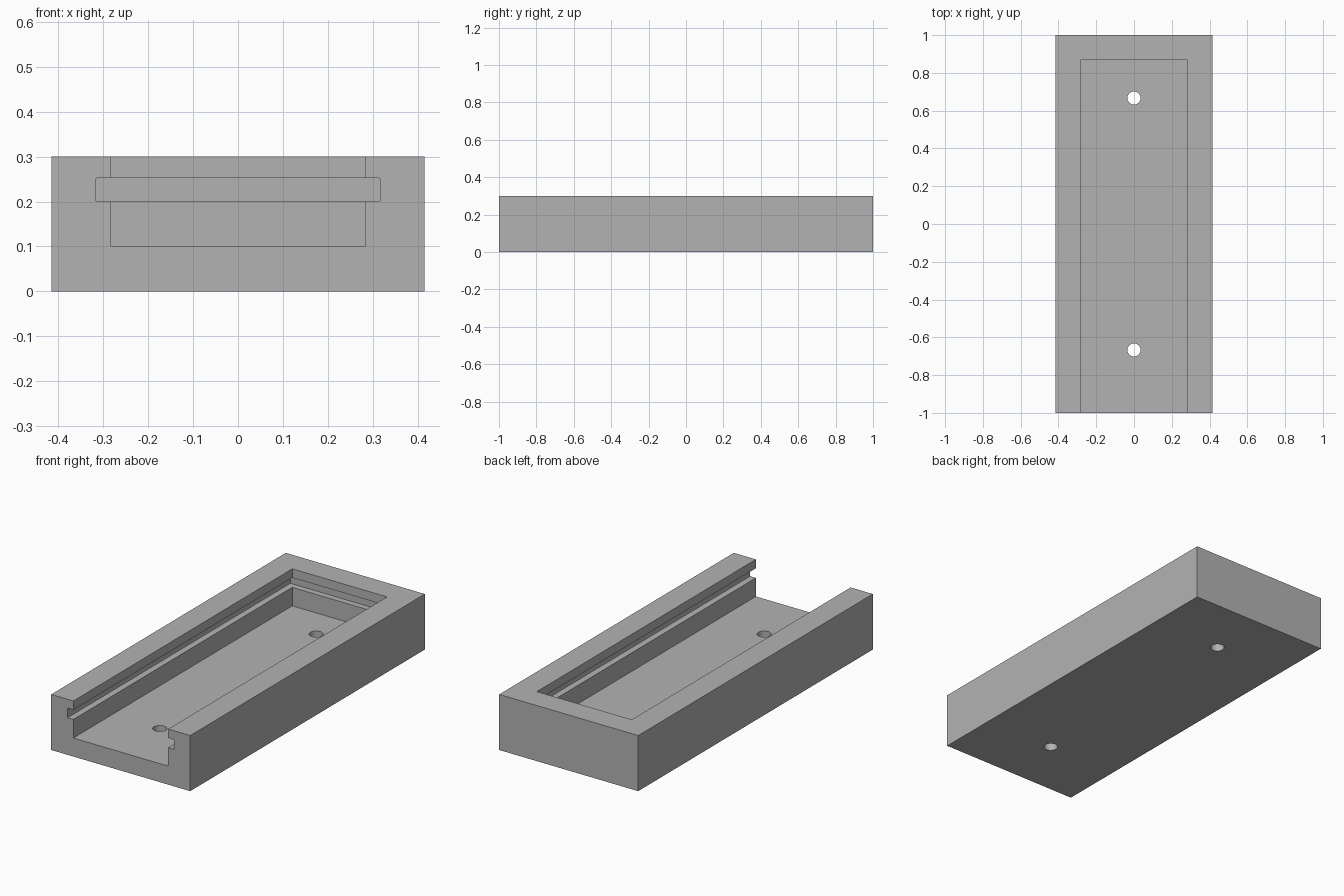
import bpy
import bmesh
from mathutils import Matrix, Vector

default = bpy.data.objects.get("Cube")
if default:
    bpy.data.objects.remove(default, do_unlink=True)

grey = bpy.data.materials.new("plain grey")
grey.use_nodes = True
colour = (0.45, 0.45, 0.45, 1)
grey.diffuse_color = colour
grey.node_tree.nodes["Principled BSDF"].inputs["Base Color"].default_value = colour


def finish(name, bm):
    mesh = bpy.data.meshes.new(name)
    bm.to_mesh(mesh)
    bm.free()
    mesh.materials.append(grey)
    obj = bpy.data.objects.new(name, mesh)
    bpy.context.collection.objects.link(obj)
    return obj


def box(name, low, high, round_edges=0):
    """Box between two corners, optionally rounding its lengthwise edges."""
    low, high = Vector(low), Vector(high)
    bm = bmesh.new()
    bmesh.ops.create_cube(bm, size=1, matrix=Matrix.Translation((low + high) / 2)
                          @ Matrix.Diagonal((*(high - low), 1)))
    if round_edges:
        along = [e for e in bm.edges
                 if abs(e.verts[0].co.y - e.verts[1].co.y) > 0.1]
        bmesh.ops.bevel(bm, geom=along, offset=round_edges, segments=2,
                        profile=0.5, affect='EDGES')
    return finish(name, bm)


def drill(name, y, radius):
    bm = bmesh.new()
    bmesh.ops.create_cone(bm, cap_ends=True, segments=32, radius1=radius, radius2=radius,
                          depth=0.6, matrix=Matrix.Translation((0, y, 0)))
    return finish(name, bm)


# Solid tray block
tray = box("tray", (-0.415, -1, 0), (0.415, 1, 0.3))

# Open-fronted pocket, undercut lid groove and two screw holes
cutters = [
    box("pocket_cutter", (-0.283, -1.1, 0.1), (0.283, 0.867, 0.4)),
    box("lid_groove_cutter", (-0.317, -1.1, 0.2), (0.317, 0.9, 0.252), 0.003),
    drill("front_hole_cutter", -0.667, 0.035),
    drill("back_hole_cutter", 0.667, 0.035),
]
for cutter in cutters:
    cutter.hide_render = True
    cut = tray.modifiers.new(cutter.name, 'BOOLEAN')
    cut.operation = 'DIFFERENCE'
    cut.solver = 'EXACT'
    cut.object = cutter

# Bake the cuts and discard the cutters
graph = bpy.context.evaluated_depsgraph_get()
carved = bpy.data.meshes.new_from_object(tray.evaluated_get(graph))
tray.modifiers.clear()
tray.data = carved
carved.materials.clear()
carved.materials.append(grey)
for face in carved.polygons:
    face.material_index = 0
for cutter in cutters:
    bpy.data.objects.remove(cutter, do_unlink=True)

# Smooth hole walls, crisp edges elsewhere
bpy.ops.object.select_all(action='DESELECT')
tray.select_set(True)
bpy.context.view_layer.objects.active = tray
bpy.ops.object.shade_smooth_by_angle(angle=0.5)
